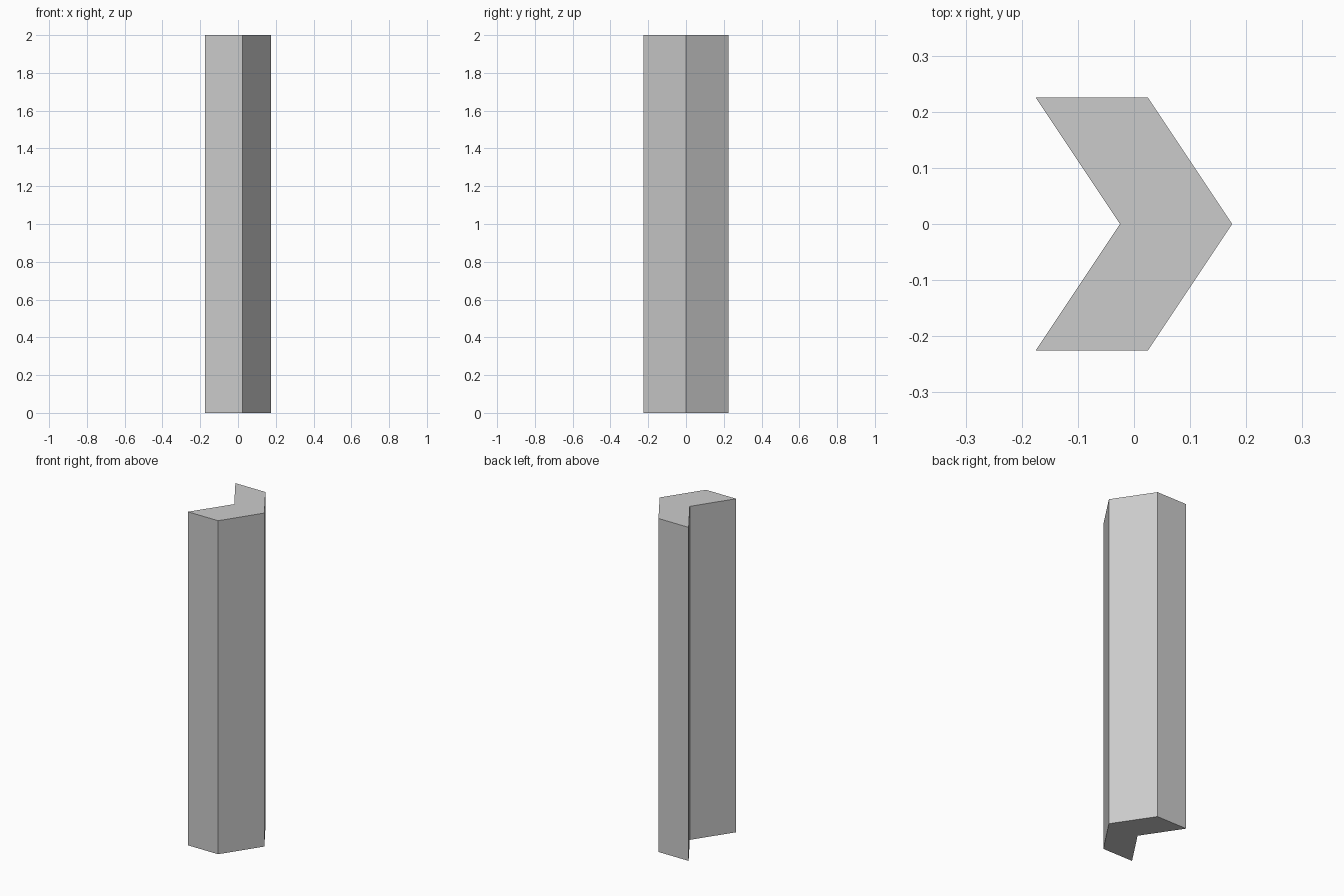
import bpy, bmesh

if "Cube" in bpy.data.objects:
    bpy.data.objects.remove(bpy.data.objects["Cube"])

HEIGHT = 2.0

# Chevron cross-section, counter-clockwise seen from above
profile = [(-0.175, -0.225), (0.025, -0.225), (0.175, 0.0),
           (0.025, 0.225), (-0.175, 0.225), (-0.025, 0.0)]

# Extrude the profile into a closed, flat-faced column
bm = bmesh.new()
base = bm.faces.new([bm.verts.new((x, y, 0.0)) for x, y in profile])
result = bmesh.ops.extrude_face_region(bm, geom=[base], use_keep_orig=True)
top_verts = [g for g in result["geom"] if isinstance(g, bmesh.types.BMVert)]
bmesh.ops.translate(bm, verts=top_verts, vec=(0, 0, HEIGHT))
bmesh.ops.recalc_face_normals(bm, faces=bm.faces)

mesh = bpy.data.meshes.new("chevron_column")
bm.to_mesh(mesh)
bm.free()
column = bpy.data.objects.new("chevron_column", mesh)
bpy.context.collection.objects.link(column)
